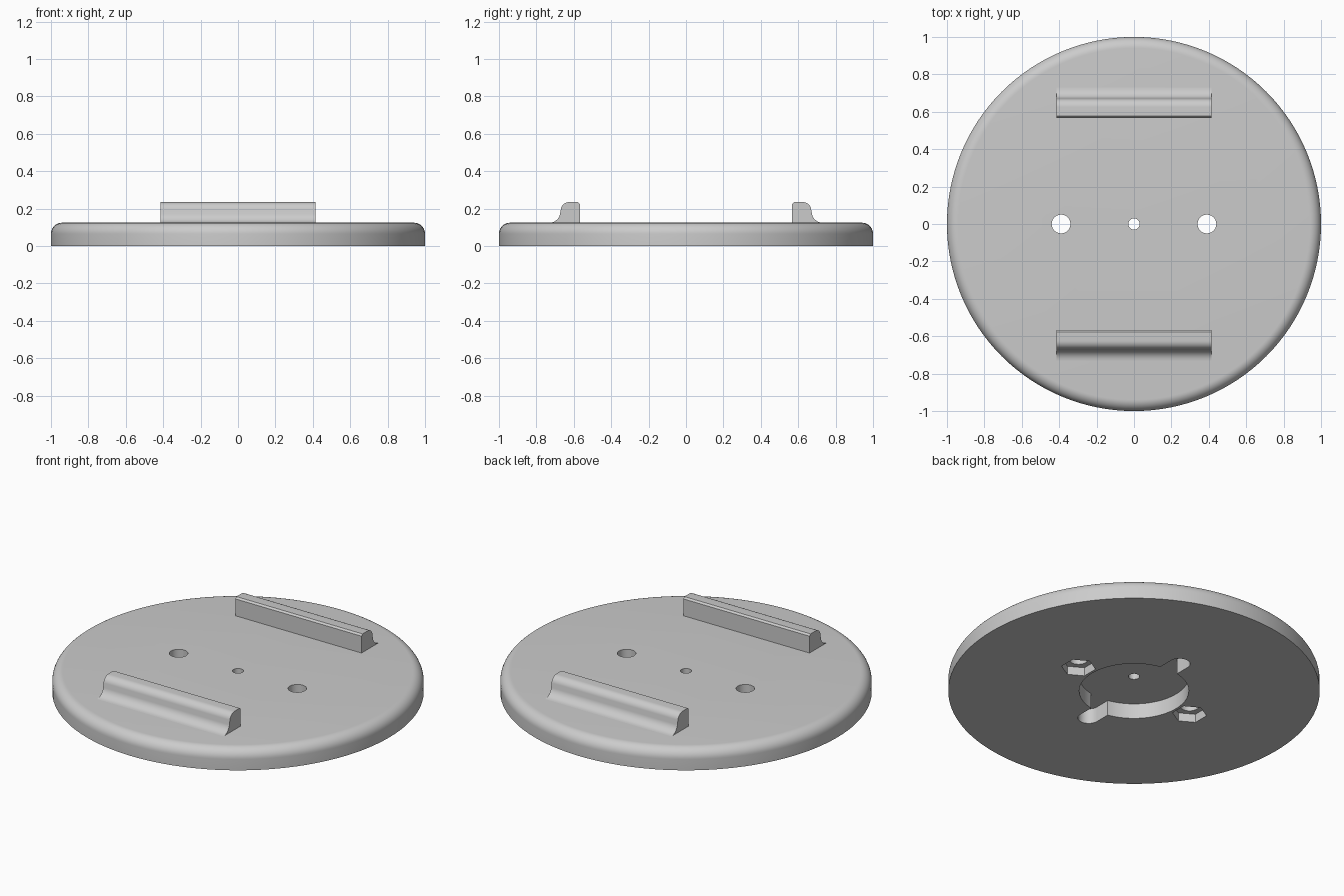
import bpy, bmesh
from math import pi, sin, cos, radians
from mathutils import Vector

cube = bpy.data.objects.get("Cube")
if cube:
    bpy.data.objects.remove(cube, do_unlink=True)

TOP = 0.125      # plate thickness
FILLET = 0.06    # rounded upper rim

grey = bpy.data.materials.new("light_grey")
grey.use_nodes = True
grey.diffuse_color = (0.6, 0.6, 0.6, 1)
grey.node_tree.nodes["Principled BSDF"].inputs["Base Color"].default_value = grey.diffuse_color


def arc(cx, cy, r, start, end, n):
    """Points along an arc, angles in degrees."""
    angles = [radians(start + (end - start) * i / n) for i in range(n + 1)]
    return [(cx + r * cos(a), cy + r * sin(a)) for a in angles]


def finish(name, bm):
    bmesh.ops.remove_doubles(bm, verts=bm.verts, dist=1e-5)
    bmesh.ops.recalc_face_normals(bm, faces=bm.faces)
    mesh = bpy.data.meshes.new(name)
    bm.to_mesh(mesh)
    bm.free()
    mesh.materials.append(grey)
    obj = bpy.data.objects.new(name, mesh)
    bpy.context.collection.objects.link(obj)
    return obj


def prism(name, points, offset):
    """Extrude a closed outline of 3D points along an offset."""
    bm = bmesh.new()
    face = bm.faces.new([bm.verts.new(p) for p in points])
    moved = bmesh.ops.extrude_face_region(bm, geom=[face], use_keep_orig=True)["geom"]
    verts = [g for g in moved if isinstance(g, bmesh.types.BMVert)]
    bmesh.ops.translate(bm, verts=verts, vec=Vector(offset))
    return finish(name, bm)


def activate(obj):
    bpy.ops.object.select_all(action="DESELECT")
    obj.select_set(True)
    bpy.context.view_layer.objects.active = obj


def smooth(obj):
    activate(obj)
    bpy.ops.object.shade_smooth_by_angle(angle=radians(32))


def cut(target, outline, depth):
    """Cut an outline upward from the underside, then discard the cutter."""
    low = -0.05
    cutter = prism("cutter", [(x, y, low) for x, y in outline], (0, 0, depth - low))
    cutter.hide_render = True
    activate(target)
    mod = target.modifiers.new("cut", "BOOLEAN")
    mod.operation = "DIFFERENCE"
    mod.solver = "EXACT"
    mod.object = cutter
    bpy.ops.object.modifier_apply(modifier=mod.name)
    bpy.data.objects.remove(cutter, do_unlink=True)


def circle(x, r, n):
    return arc(x, 0, r, 0, 360, n)[:-1]


# Round plate with a filleted upper rim
bm = bmesh.new()
profile = [(0, 0), (1, 0)] + arc(1 - FILLET, TOP - FILLET, FILLET, 0, 90, 10) + [(0, TOP)]
verts = [bm.verts.new((r, 0, z)) for r, z in profile]
edges = [bm.edges.new(pair) for pair in zip(verts, verts[1:])]
bmesh.ops.spin(bm, geom=verts + edges, axis=(0, 0, 1), cent=(0, 0, 0),
               angle=2 * pi, steps=128, use_duplicate=False)
bmesh.ops.remove_doubles(bm, verts=bm.verts, dist=1e-5)
bmesh.ops.dissolve_limit(bm, angle_limit=0.001, verts=bm.verts, edges=bm.edges)
plate = finish("round_plate", bm)

# Underside recess: round pocket with a round-ended slot across it
cut(plate, circle(0, 0.295, 96), 0.09)
cut(plate, arc(0, 0.38, 0.058, 0, 180, 16) + arc(0, -0.38, 0.058, 180, 360, 16), 0.09)

# Centre hole, and screw holes with hexagonal nut pockets below
cut(plate, circle(0, 0.03, 32), 0.3)
for x in (-0.39, 0.39):
    cut(plate, arc(x, 0, 0.093, 30, 330, 5), 0.05)
    cut(plate, circle(x, 0.05, 40), 0.3)
smooth(plate)

# Two raised rails with rounded outer shoulder and flared foot
section = ([(0.567, TOP - 0.01), (0.567, 0.225), (0.577, 0.235)]
           + arc(0.625, 0.19, 0.045, 90, 0, 8)
           + arc(0.73, 0.183, 0.058, 180, 270, 8)
           + [(0.73, TOP - 0.01)])
for name, side in (("front_rail", -1), ("back_rail", 1)):
    smooth(prism(name, [(-0.415, side * y, z) for y, z in section], (0.83, 0, 0)))
